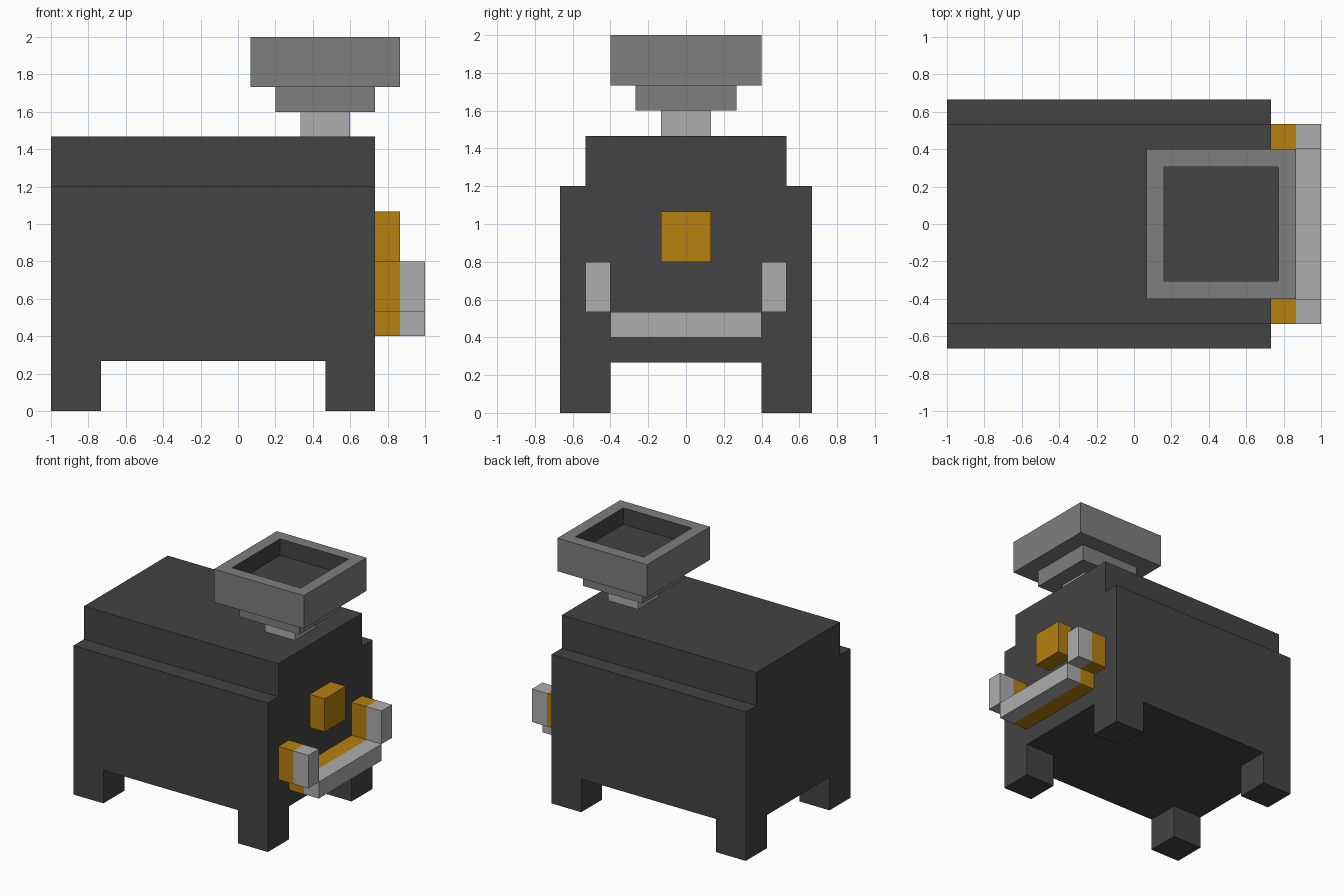
import bpy
import bmesh
from mathutils import Vector

U = 2 / 15  # one block of the grid the model is built on

cube = bpy.data.objects.get("Cube")
if cube:
    bpy.data.objects.remove(cube, do_unlink=True)


def material(name, *srgb):
    linear = [((c / 255 + 0.055) / 1.055) ** 2.4 for c in srgb]
    mat = bpy.data.materials.new(name)
    mat.use_nodes = True
    mat.diffuse_color = (*linear, 1)
    bsdf = mat.node_tree.nodes["Principled BSDF"]
    bsdf.inputs["Base Color"].default_value = (*linear, 1)
    bsdf.inputs["Roughness"].default_value = 0.9
    return mat


iron = material("dark iron", 67, 67, 67)
steel = material("mid grey", 126, 126, 126)
pale = material("pale grey", 174, 174, 174)
amber = material("amber", 182, 128, 13)


def point(x, y, z):
    """Grid position to world: x counts from the back end, z from the ground."""
    return Vector((x * U - 1, y * U, z * U))


def finish(name, bm, *mats):
    bmesh.ops.recalc_face_normals(bm, faces=bm.faces)
    mesh = bpy.data.meshes.new(name)
    bm.to_mesh(mesh)
    bm.free()
    for mat in mats:
        mesh.materials.append(mat)
    obj = bpy.data.objects.new(name, mesh)
    bpy.context.collection.objects.link(obj)
    return obj


def prism(profile, x0, x1):
    """Extrude a (y, z) outline along x."""
    bm = bmesh.new()
    base = bm.faces.new([bm.verts.new(point(x0, y, z)) for y, z in profile])
    grown = bmesh.ops.extrude_face_region(bm, geom=[base], use_keep_orig=True)
    verts = [g for g in grown["geom"] if isinstance(g, bmesh.types.BMVert)]
    bmesh.ops.translate(bm, verts=verts, vec=(U * (x1 - x0), 0, 0))
    bmesh.ops.recalc_face_normals(bm, faces=bm.faces)
    return bm


def block(x, y, z):
    return prism([(y[0], z[0]), (y[1], z[0]), (y[1], z[1]), (y[0], z[1])], *x)


# Body with a stepped roof
half = [(5, 2), (5, 9), (4, 9), (4, 11)]
outline = half + [(-y, z) for y, z in reversed(half)]
finish("body", prism(outline, 0, 13), iron)

# Four legs
for end, x in (("back", 0), ("front", 11)):
    for side, y in (("right", -5), ("left", 3)):
        finish(f"{end}_{side}_leg", block((x, x + 2), (y, y + 2), (0, 2)), iron)

# Chimney: neck, collar and hollow cap
finish("chimney_neck", block((10, 12), (-1, 1), (11, 12)), pale)
finish("chimney_collar", block((9, 13), (-2, 2), (12, 13)), steel)

bm = block((8, 14), (-3, 3), (13, 15))
top = max(bm.faces, key=lambda f: f.calc_center_median().z)
bmesh.ops.inset_region(bm, faces=[top], thickness=U)
pit = bmesh.ops.extrude_discrete_faces(bm, faces=[top])["faces"][0]
bmesh.ops.translate(bm, verts=pit.verts, vec=(0, 0, -U))
pit.material_index = 1
for edge in pit.edges:
    for face in edge.link_faces:
        face.material_index = 1
finish("chimney_cap", bm, steel, iron)

# Nose
finish("nose", block((13, 14), (-1, 1), (6, 8)), amber)

# Smiling mouth: amber backing with a pale front layer
for layer, x, mat in (("backing", 13, amber), ("front", 14, pale)):
    finish(f"mouth_bar_{layer}", block((x, x + 1), (-3, 3), (3, 4)), mat)
    for side, y in (("right", -4), ("left", 3)):
        finish(f"mouth_{side}_corner_{layer}",
               block((x, x + 1), (y, y + 1), (4, 6)), mat)
